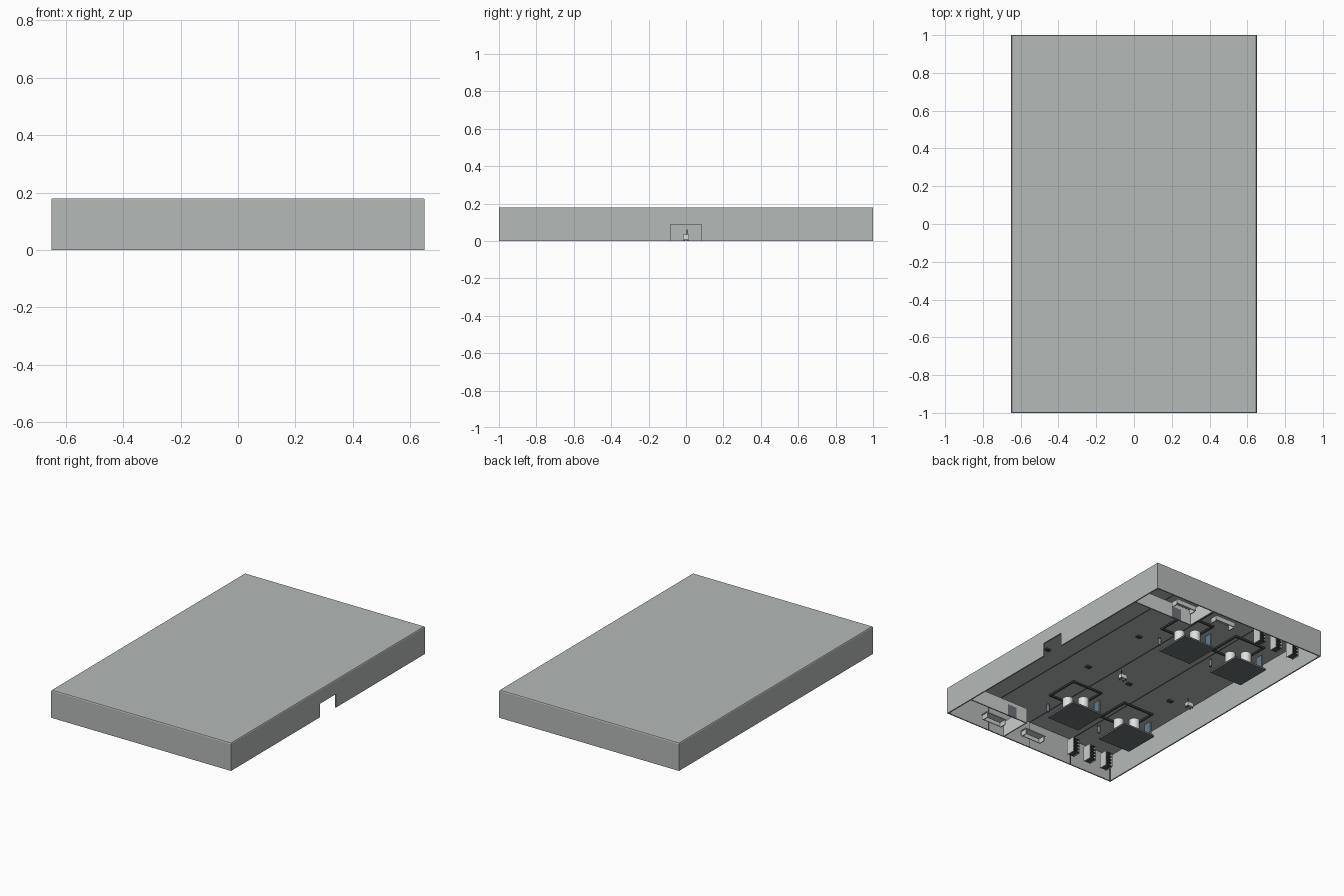
import bpy, bmesh, math
from mathutils import Matrix

if "Cube" in bpy.data.objects:
    bpy.data.objects.remove(bpy.data.objects["Cube"])


def material(name, col):
    m = bpy.data.materials.new(name)
    m.diffuse_color = (*col, 1)
    m.use_nodes = True
    m.node_tree.nodes["Principled BSDF"].inputs["Base Color"].default_value = m.diffuse_color
    return m


GREY = material("wall grey", (0.46, 0.49, 0.475))
PALE = material("pale grey", (0.60, 0.62, 0.61))
WHITE = material("off white", (0.74, 0.75, 0.74))
DARK = material("dark steel", (0.15, 0.17, 0.18))
BLACK = material("charcoal", (0.07, 0.075, 0.08))
SLATE = material("slate blue", (0.14, 0.20, 0.25))


class Part:
    """Collects simple solids into one named object."""

    def __init__(self, name, mat):
        self.name, self.mat, self.bm = name, mat, bmesh.new()

    def box(self, x0, x1, y0, y1, z0, z1):
        m = Matrix.Translation(((x0 + x1) / 2, (y0 + y1) / 2, (z0 + z1) / 2))
        m = m @ Matrix.Diagonal((x1 - x0, y1 - y0, z1 - z0, 1))
        bmesh.ops.create_cube(self.bm, size=1, matrix=m)

    def block(self, x, y, z0, sx, sy, sz):
        self.box(x - sx / 2, x + sx / 2, y - sy / 2, y + sy / 2, z0, z0 + sz)

    def tube(self, x, y, z0, r1, r2, h, n=20):
        bmesh.ops.create_cone(self.bm, cap_ends=True, segments=n, radius1=r1, radius2=r2,
                              depth=h, matrix=Matrix.Translation((x, y, z0 + h / 2)))

    def ball(self, x, y, z, r):
        bmesh.ops.create_uvsphere(self.bm, u_segments=12, v_segments=8, radius=r,
                                  matrix=Matrix.Translation((x, y, z)))

    def finish(self, smooth=False):
        me = bpy.data.meshes.new(self.name)
        self.bm.to_mesh(me)
        self.bm.free()
        me.materials.append(self.mat)
        ob = bpy.data.objects.new(self.name, me)
        bpy.context.collection.objects.link(ob)
        if smooth:
            bpy.context.view_layer.objects.active = ob
            ob.select_set(True)
            bpy.ops.object.shade_smooth_by_angle(angle=math.radians(35))
            ob.select_set(False)
        return ob


X, Y, H, T = 0.65, 1.0, 0.18, 0.008

# Outer walls, with a gateway in the right side
walls = Part("outer_walls", GREY)
walls.box(-X, -X + T, -Y, Y, 0, H - 0.005)
for s in (-1, 1):
    a, b = sorted((s * Y, s * (Y - T)))
    walls.box(-X + T, X - T, a, b, 0, H - 0.005)
    a, b = sorted((s * Y, s * 0.083))
    walls.box(X - T, X, a, b, 0, H - 0.005)
walls.box(X - T, X, -0.083, 0.083, 0.088, H - 0.005)
walls.finish()

# Roof slab with a chamfered rim
roof = Part("roof", GREY)
roof.box(-X, X, -Y, Y, H - 0.005, H)
for v in roof.bm.verts:
    if v.co.z > H - 0.001:
        v.co.x *= (X - 0.003) / X
        v.co.y *= (Y - 0.003) / Y
roof.finish()

# Roof ribs and slim end columns
ribs = Part("roof_ribs", BLACK)
for x in (-0.325, 0, 0.325):
    ribs.block(x, 0, H - 0.008, 0.003, 2 * Y - 0.02, 0.003)
    for s in (-1, 1):
        ribs.block(x, s * (Y - T - 0.001), 0, 0.003, 0.003, H - 0.006)
for x in (-X + 0.011, X - 0.011):
    for s in (-1, 1):
        ribs.block(x, s * (Y - 0.011), 0, 0.006, 0.006, H - 0.006)
ribs.finish()

# Ceiling lamps
lamps = Part("ceiling_lamps", BLACK)
for x in (-0.4875, -0.1625, 0.1625, 0.4875):
    for y in (-0.24, 0.24):
        lamps.block(x, y, H - 0.013, 0.035, 0.025, 0.008)
lamps.finish()

# Corner offices, desks and storage racks, mirrored front to back
office = Part("office_walls", PALE)
doors = Part("office_doors", DARK)
desks = Part("desks", PALE)
rack = Part("rack_frames", PALE)
shelves = Part("rack_shelves", BLACK)
for s in (-1, 1):
    y = s * 0.78
    office.box(0.2, X - T, y - 0.004, y + 0.004, 0, 0.1)
    a, b = sorted((y, s * (Y - T)))
    office.box(0.2, 0.207, a, b, 0, 0.1)
    doors.block(0.32, y, 0, 0.07, 0.011, 0.075)
    for x in (0.05, 0.36):
        desks.block(x, s * 0.9, 0.032, 0.16, 0.05, 0.006)
        desks.block(x, s * 0.925, 0.006, 0.15, 0.005, 0.026)
        for d in (-0.07, 0.07):
            desks.block(x + d, s * 0.9, 0, 0.006, 0.045, 0.032)
    for x in (-0.26, -0.39, -0.52):
        for d in (-0.023, 0.023):
            rack.block(x + d, s * 0.885, 0, 0.004, 0.06, 0.1)
        for k in range(5):
            shelves.block(x, s * 0.885, 0.004 + 0.022 * k, 0.044, 0.056, 0.006)
for p in (office, doors, desks, rack, shelves):
    p.finish()

# Four process cells: base plate, two tanks, overhead frame, control panel
base = Part("machine_bases", DARK)
tanks = Part("machine_tanks", WHITE)
frame = Part("machine_frames", BLACK)
panel = Part("control_panels", SLATE)
bodies = Part("worker_bodies", SLATE)
heads = Part("worker_heads", BLACK)
for cx in (0.02, -0.385):
    for cy in (-0.53, 0.53):
        base.block(cx, cy, 0.003, 0.24, 0.24, 0.012)
        for s in (-1, 1):
            tanks.tube(cx - s * 0.037, cy + s * 0.03, 0.015, 0.033, 0.033, 0.11)
            tanks.tube(cx - s * 0.037, cy + s * 0.03, 0.125, 0.033, 0.012, 0.015)
            frame.block(cx + s * 0.11, cy, 0.155, 0.012, 0.234, 0.01)
            frame.block(cx, cy + s * 0.11, 0.155, 0.208, 0.012, 0.01)
        panel.block(cx - 0.1, cy + 0.085, 0.015, 0.012, 0.05, 0.09)
        bodies.tube(cx + 0.17, cy - 0.06, 0, 0.008, 0.011, 0.04, 12)
        heads.ball(cx + 0.17, cy - 0.06, 0.048, 0.01)
for p in (base, frame, panel):
    p.finish()
for p in (tanks, bodies, heads):
    p.finish(True)

# Carts with an upright mast in the central aisle
cart = Part("transport_carts", WHITE)
mast = Part("cart_masts", BLACK)
for x in (0.09, -0.44):
    cart.block(x, 0, 0.008, 0.045, 0.03, 0.026)
    mast.block(x + 0.015, 0.006, 0.034, 0.005, 0.005, 0.026)
    for dx in (-0.015, 0.015):
        for dy in (-0.011, 0.011):
            mast.block(x + dx, dy, 0, 0.008, 0.005, 0.008)
cart.finish()
mast.finish()
